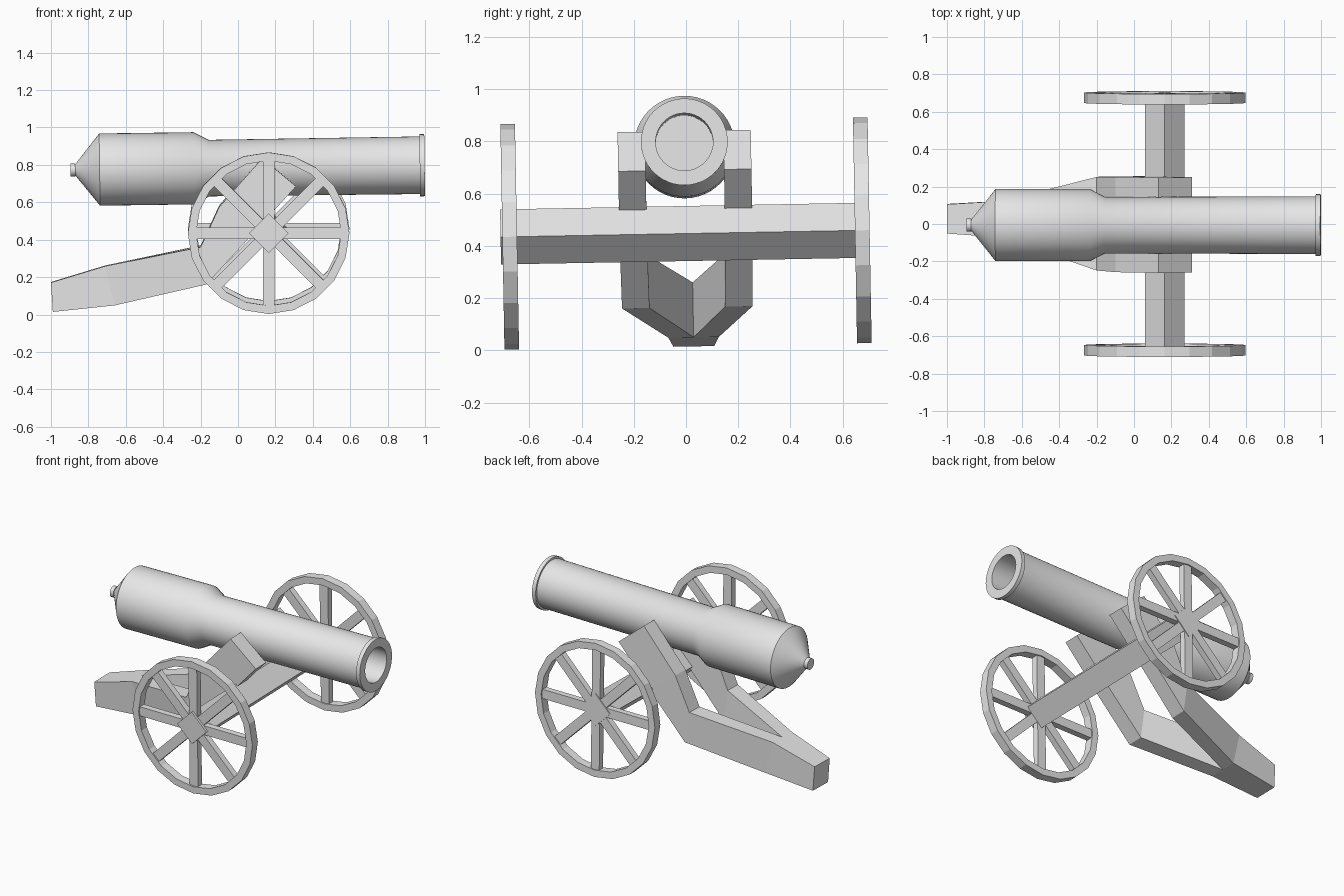
import bpy, bmesh, math
from mathutils import Matrix, Vector

if "Cube" in bpy.data.objects:
    bpy.data.objects.remove(bpy.data.objects["Cube"], do_unlink=True)

# Single plain grey material
grey = bpy.data.materials.new("plain_grey")
grey.use_nodes = True
grey.diffuse_color = (0.8, 0.8, 0.8, 1)
grey.node_tree.nodes["Principled BSDF"].inputs["Base Color"].default_value = grey.diffuse_color

AXLE_Z, HUB_X, WHEEL_Y = 0.4475, 0.164, 0.675
PIVOT = Matrix.Translation((0, 0, AXLE_Z))
# The whole gun leans slightly to one side
LEAN = PIVOT @ Matrix.Rotation(math.radians(1.05), 4, "X") @ PIVOT.inverted()


def finish(name, bm, smooth=False):
    bmesh.ops.remove_doubles(bm, verts=bm.verts, dist=1e-5)
    bmesh.ops.recalc_face_normals(bm, faces=bm.faces)
    bm.transform(LEAN)
    mesh = bpy.data.meshes.new(name)
    bm.to_mesh(mesh)
    bm.free()
    mesh.materials.append(grey)
    obj = bpy.data.objects.new(name, mesh)
    bpy.context.collection.objects.link(obj)
    if smooth:
        bpy.ops.object.select_all(action="DESELECT")
        obj.select_set(True)
        bpy.context.view_layer.objects.active = obj
        bpy.ops.object.shade_smooth_by_angle(angle=math.radians(32))
    return obj


def lathe(profile, axis, steps, closed=False):
    """Spin (along, radius) points about an axis through the origin."""
    bm = bmesh.new()
    side = Vector((0, 0, 1))
    verts = [bm.verts.new(axis * a + side * r) for a, r in profile]
    edges = [bm.edges.new(pair) for pair in zip(verts, verts[1:])]
    if closed:
        edges.append(bm.edges.new((verts[-1], verts[0])))
    bmesh.ops.spin(bm, geom=verts + edges, cent=(0, 0, 0), axis=axis,
                   angle=math.tau, steps=steps, use_merge=True)
    return bm


def add_box(bm, matrix, size):
    bmesh.ops.create_cube(bm, size=1, matrix=matrix @ Matrix.Diagonal((*size, 1)))


# Barrel: knob, cone, breech, chase, muzzle lip and bore
profile = [(-0.895, 0), (-0.895, 0.035), (-0.87, 0.035), (-0.87, 0.03),
           (-0.74, 0.193), (-0.235, 0.193), (-0.155, 0.151), (0.972, 0.154),
           (0.972, 0.166), (0.998, 0.166), (0.998, 0.11), (0.35, 0.11), (0.35, 0)]
barrel = lathe(profile, Vector((1, 0, 0)), 48)
barrel.transform(Matrix.Translation((0, 0, 0.785)) @ Matrix.Rotation(-0.0135, 4, "Y"))
finish("barrel", barrel, smooth=True)

# Carriage: two cheeks that bend and join into the trail
# Stations: top (x, z), bottom (x, z), centre y, outer and inner half widths
stations = [((0.13, 0.84), (0.31, 0.69), 0, 0.255, 0.15),
            ((-0.10, 0.58), (0.07, 0.425), 0, 0.255, 0.15),
            ((-0.20, 0.365), (-0.17, 0.165), 0, 0.25, 0.145),
            ((-0.71, 0.26), (-0.66, 0.05), 0.022, 0.097, 0),
            ((-1.0, 0.172), (-0.99, 0.015), 0.022, 0.078, 0)]
bm = bmesh.new()
for s in (-1, 1):
    rings = []
    for (tx, tz), (bx, bz), mid, outer, inner in stations:
        yo, yi = mid + s * outer, mid + s * inner
        corners = ((tx, yi, tz), (tx, yo, tz), (bx, yo, bz), (bx, yi, bz))
        rings.append([bm.verts.new(c) for c in corners])
    bm.faces.new(rings[0])
    bm.faces.new(rings[-1])
    last = len(rings) - 2
    for n, (a, b) in enumerate(zip(rings, rings[1:])):
        # the joined trail has no inner wall
        for k in range(3 if n == last else 4):
            j = (k + 1) % 4
            bm.faces.new((a[k], a[j], b[j], b[k]))
finish("carriage", bm)

# Axle: square beam set on its edge
bm = bmesh.new()
add_box(bm, Matrix.Translation((HUB_X, -0.005, AXLE_Z)) @ Matrix.Rotation(math.pi / 4, 4, "Y"),
        (0.149, 1.41, 0.149))
finish("axle", bm)

# Wheels: twenty-sided rim and four crossing spoke bars
for name, s in (("right_wheel", -1), ("left_wheel", 1)):
    place = Matrix.Translation((HUB_X, s * WHEEL_Y, AXLE_Z))
    rim = lathe([(-0.028, 0.388), (0.028, 0.388), (0.028, 0.432), (-0.028, 0.432)],
                Vector((0, 1, 0)), 20, closed=True)
    rim.transform(place)
    finish(name + "_rim", rim)
    bm = bmesh.new()
    for k in range(4):
        add_box(bm, place @ Matrix.Rotation(k * math.pi / 4, 4, "Y"), (0.06, 0.04, 0.79))
    finish(name + "_spokes", bm)
